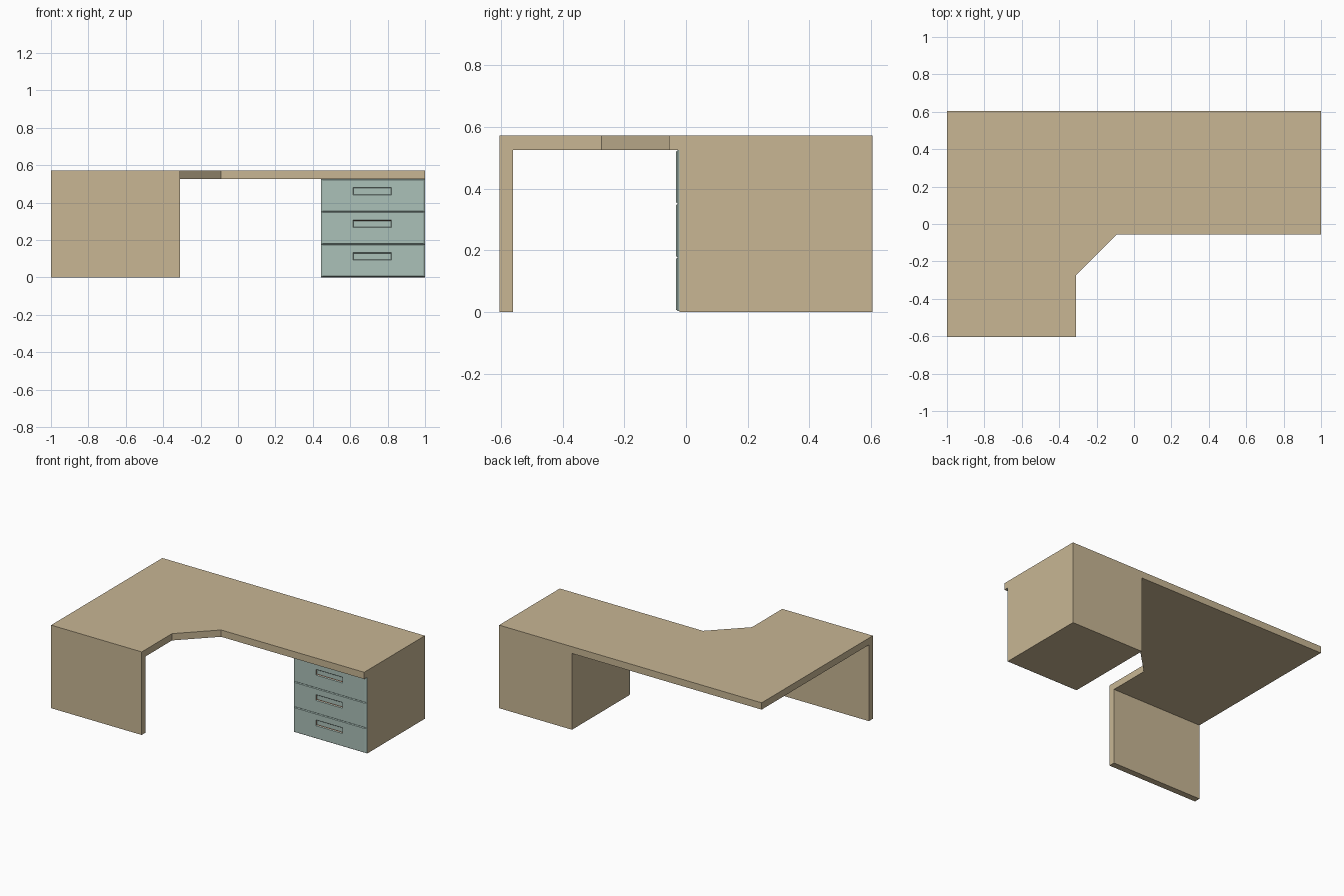
import bpy, bmesh

if "Cube" in bpy.data.objects:
    bpy.data.objects.remove(bpy.data.objects["Cube"])


def material(name, rgb):
    m = bpy.data.materials.new(name)
    m.diffuse_color = (*rgb, 1)
    m.use_nodes = True
    m.node_tree.nodes["Principled BSDF"].inputs["Base Color"].default_value = m.diffuse_color
    return m


TAN = material("tan wood", (0.578, 0.468, 0.296))
TEAL = material("pale teal", (0.407, 0.533, 0.485))
RUST = material("rust brown", (0.445, 0.127, 0.053))


def finish(bm, name, mats):
    bmesh.ops.recalc_face_normals(bm, faces=bm.faces)
    me = bpy.data.meshes.new(name)
    bm.to_mesh(me)
    bm.free()
    for m in mats:
        me.materials.append(m)
    ob = bpy.data.objects.new(name, me)
    bpy.context.collection.objects.link(ob)
    return ob


def prism(name, outline, z0, z1, mat):
    bm = bmesh.new()
    face = bm.faces.new([bm.verts.new((x, y, z0)) for x, y in outline])
    ext = bmesh.ops.extrude_face_region(bm, geom=[face])
    for v in ext["geom"]:
        if isinstance(v, bmesh.types.BMVert):
            v.co.z = z1
    return finish(bm, name, [mat])


def nested_rects(name, rects, mats, inner_from=99):
    """Skin through rectangles (x0, x1, z0, z1, y), capped at both ends."""
    bm = bmesh.new()
    loops = [[bm.verts.new(p) for p in ((a, y, c), (b, y, c), (b, y, d), (a, y, d))]
             for a, b, c, d, y in rects]
    bm.faces.new(loops[0])
    for n, (p, q) in enumerate(zip(loops, loops[1:])):
        for i in range(4):
            j = (i + 1) % 4
            f = bm.faces.new((p[i], p[j], q[j], q[i]))
            f.material_index = int(n >= inner_from)
    f = bm.faces.new(loops[-1])
    f.material_index = int(len(rects) > inner_from)
    return finish(bm, name, mats)


# L-shaped desk top with the cut inner corner
prism("desk_top", [(-1, 0.605), (-1, -0.605), (-0.31, -0.605), (-0.31, -0.275),
                   (-0.09, -0.055), (1, -0.055), (1, 0.605)], 0.525, 0.572, TAN)

# Panel leg under the short wing
prism("panel_leg", [(-1, -0.605), (-0.31, -0.605), (-0.31, -0.562), (-1, -0.562)],
      0, 0.525, TAN)

# Drawer cabinet, open at the front behind the drawers
X0, X1 = 0.445, 1.0
nested_rects("cabinet", [(X0, X1, 0, 0.525, 0.605), (X0, X1, 0, 0.525, -0.021),
                         (X0 + .02, X1 - .02, .02, .505, -0.021),
                         (X0 + .02, X1 - .02, .02, .505, 0.06)], [TAN])

# Three chamfered drawer fronts with recessed grips
for k, name in enumerate(("lower", "middle", "upper")):
    z0 = 0.003 + k * 0.174
    z1 = z0 + 0.174
    g = z0 + 0.11
    a, b = 0.615, 0.82
    nested_rects(name + "_drawer_front", [
        (X0, X1, z0, z1, -0.021),
        (X0, X1, z0, z1, -0.026),
        (X0 + .01, X1 - .012, z0 + .004, z1 - .004, -0.032),
        (a, b, g - .02, g + .02, -0.032),
        (a + .003, b - .003, g - .017, g + .016, -0.027),
        (a + .004, b - .004, g - .016, g + .015, 0.01)], [TEAL, RUST], 4)
